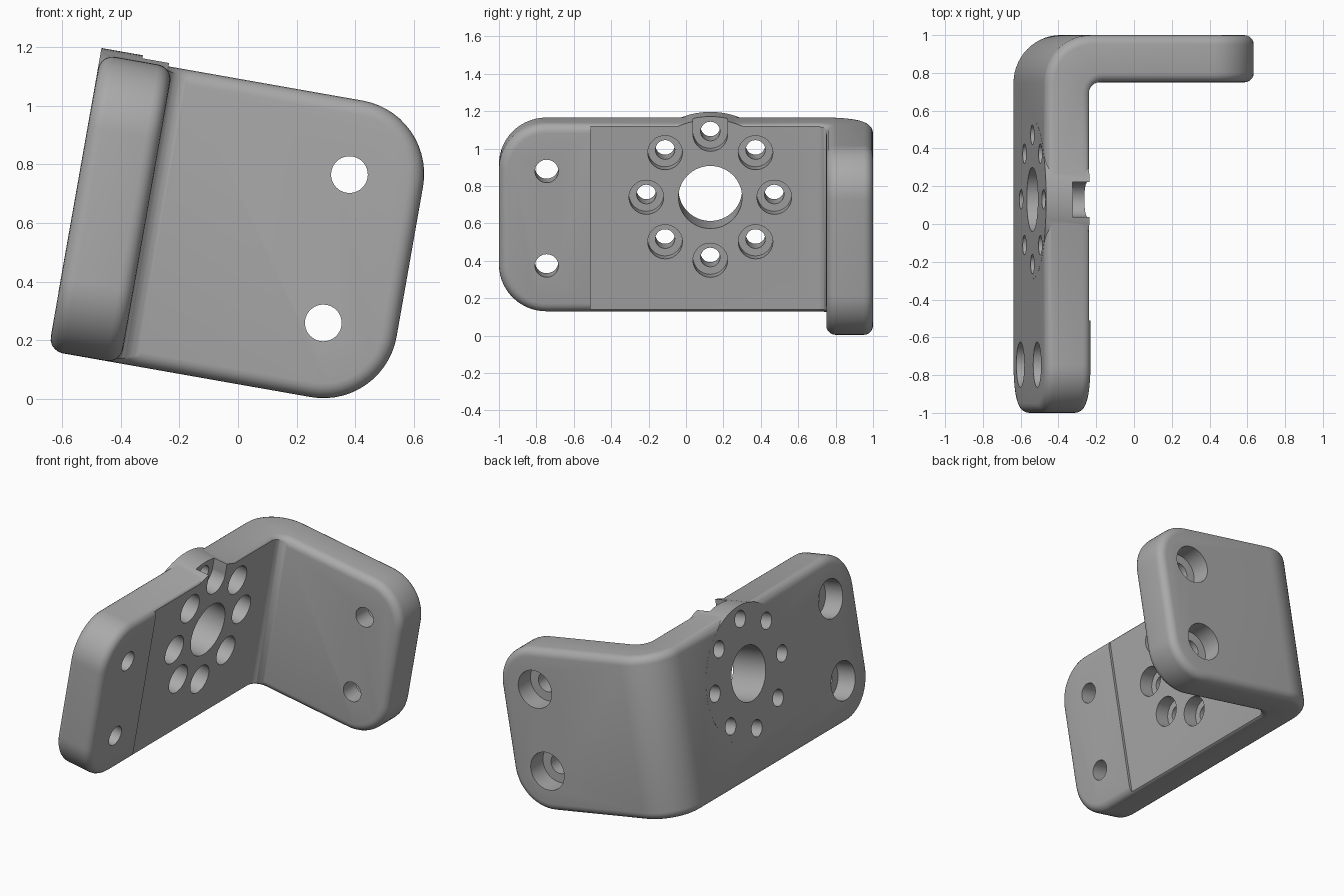
import bpy, bmesh, math
from mathutils import Matrix, Vector

if "Cube" in bpy.data.objects:
    bpy.data.objects.remove(bpy.data.objects["Cube"])

TILT = math.radians(10)
OUT, INN, END = -0.665, -0.415, 0.495      # outer face, inner face, free end of short leg
LOW, HIGH, T = 0.05, 1.075, 0.25           # width limits, thickness
POCKET = -0.43                             # floor of the shallow pocket
HUB = (0.13, 0.675)                        # centre of the bolt circle (y, z)

metal = bpy.data.materials.new("grey_metal")
metal.use_nodes = True
grey = (0.4, 0.4, 0.4, 1)
metal.diffuse_color = grey
metal.node_tree.nodes["Principled BSDF"].inputs["Base Color"].default_value = grey


def to_object(name, bm):
    bmesh.ops.recalc_face_normals(bm, faces=bm.faces[:])
    mesh = bpy.data.meshes.new(name)
    bm.to_mesh(mesh)
    bm.free()
    mesh.materials.append(metal)
    obj = bpy.data.objects.new(name, mesh)
    bpy.context.collection.objects.link(obj)
    return obj


def box(name, lo, hi):
    bm = bmesh.new()
    bmesh.ops.create_cube(bm, size=1)
    for v in bm.verts:
        v.co = [(l + h) / 2 + c * (h - l) for l, h, c in zip(lo, hi, v.co)]
    return bm if name is None else to_object(name, bm)


def cylinder(name, start, end, radius, segments=40):
    start, end = Vector(start), Vector(end)
    axis = end - start
    turn = axis.to_track_quat('Z', 'Y').to_matrix().to_4x4()
    bm = bmesh.new()
    bmesh.ops.create_cone(bm, cap_ends=True, segments=segments, radius1=radius, radius2=radius,
                          depth=axis.length, matrix=Matrix.Translation((start + end) / 2) @ turn)
    return to_object(name, bm)


def round_edges(bm, test, radius, segments):
    edges = [e for e in bm.edges if test(e)]
    bmesh.ops.bevel(bm, geom=edges, offset=radius, segments=segments, profile=0.5,
                    affect='EDGES', clamp_overlap=False)


def along(e, axis):
    d = e.verts[1].co - e.verts[0].co
    return abs(d[axis]) > 0.99 * d.length


def at(e, axis, value):
    return all(abs(v.co[axis] - value) < 1e-4 for v in e.verts)


# L-shaped bracket body
bm = bmesh.new()
outline = [(OUT, -1), (INN, -1), (INN, 1 - T), (END, 1 - T), (END, 1), (OUT, 1)]
base = bm.faces.new([bm.verts.new((x, y, LOW)) for x, y in outline])
ext = bmesh.ops.extrude_face_region(bm, geom=[base])
for v in ext["geom"]:
    if isinstance(v, bmesh.types.BMVert):
        v.co.z = HIGH
bmesh.ops.recalc_face_normals(bm, faces=bm.faces[:])
round_edges(bm, lambda e: (at(e, 1, -1) and along(e, 0)) or (at(e, 0, END) and along(e, 1))
            or (along(e, 2) and at(e, 0, OUT) and at(e, 1, 1)), 0.253, 14)
round_edges(bm, lambda e: along(e, 2) and at(e, 0, INN) and at(e, 1, 1 - T), 0.06, 6)
round_edges(bm, lambda e: e.calc_face_angle(0) > 0.8, 0.05, 5)
body = to_object("bracket", bm)

# Round hub standing slightly proud of the upper edge
hub = cylinder("hub", (OUT - 0.0005, *HUB), (INN - 0.005, *HUB), 0.422, 96)

# Shallow pocket, with its inner corner rounded to match the bend
pb = box(None, (POCKET, -0.51, -0.2), (-0.36, 1 - T + 0.0005, 1.4))
round_edges(pb, lambda e: along(e, 2) and at(e, 0, POCKET) and e.verts[0].co.y > 0, 0.06, 6)
cutters = [to_object("pocket_cutter", pb)]

# Centre bore and the ring of eight counterbored holes
cutters.append(cylinder("bore_cutter", (-1, *HUB), (0, *HUB), 0.17, 64))
FLOOR = -0.522
for i in range(8):
    a = i * math.pi / 4
    y, z = HUB[0] + 0.342 * math.cos(a), HUB[1] + 0.342 * math.sin(a)
    cutters.append(cylinder("ring_hole_cutter", (-1, y, z), (0, y, z), 0.052))
    cutters.append(cylinder("ring_recess_cutter", (FLOOR, y, z), (-0.3, y, z), 0.0925))
top = HUB[1] + 0.342
cutters.append(box("slot_cutter", (FLOOR, HUB[0] - 0.0924, top), (-0.3, HUB[0] + 0.0924, 1.4)))

# Counterbored mounting holes in both legs
for z in (0.306, 0.819):
    cutters.append(cylinder("long_leg_hole", (-1, -0.745, z), (0, -0.745, z), 0.0625))
    cutters.append(cylinder("long_leg_recess", (-1, -0.745, z), (OUT + 0.125, -0.745, z), 0.12))
    cutters.append(cylinder("short_leg_hole", (0.241, 0.5, z), (0.241, 1.2, z), 0.0625))
    cutters.append(cylinder("short_leg_recess", (0.241, 0.875, z), (0.241, 1.2, z), 0.12))

# Combine, then drop the helpers
for helper, operation in [(hub, 'UNION')] + [(c, 'DIFFERENCE') for c in cutters]:
    helper.hide_render = True
    mod = body.modifiers.new(helper.name, 'BOOLEAN')
    mod.operation, mod.object, mod.solver = operation, helper, 'EXACT'
graph = bpy.context.evaluated_depsgraph_get()
mesh = bpy.data.meshes.new_from_object(body.evaluated_get(graph))
body.modifiers.clear()
body.data = mesh
for helper in [hub] + cutters:
    bpy.data.objects.remove(helper)
mesh.materials.clear()
mesh.materials.append(metal)
for p in mesh.polygons:
    p.material_index = 0

# Tilt the whole bracket and shade it
mesh.transform(Matrix.Rotation(TILT, 4, 'Y'))
bpy.ops.object.select_all(action='DESELECT')
body.select_set(True)
bpy.context.view_layer.objects.active = body
bpy.ops.object.shade_smooth_by_angle(angle=math.radians(30))
